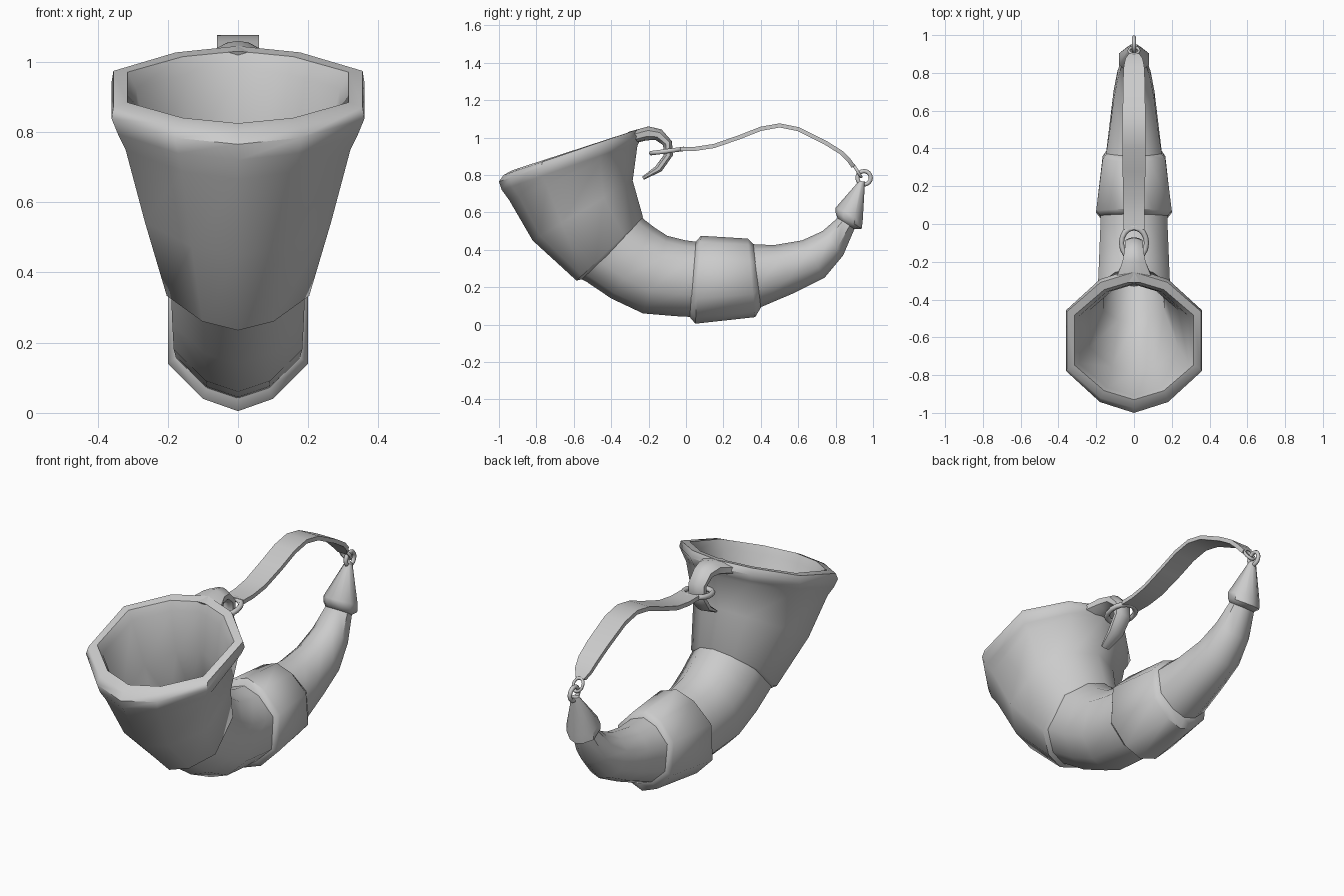
import bpy, bmesh, math
from mathutils import Vector

if "Cube" in bpy.data.objects:
    bpy.data.objects.remove(bpy.data.objects["Cube"])

# half ring of a ten-sided section: (width fraction, position from lower -1 to upper +1)
HALF = [(0.5, -0.85), (1, -0.42), (1, 0.42), (0.5, 0.85)]
TEN = [(0, -1)] + HALF + [(0, 1)] + [(-x, t) for x, t in reversed(HALF)]
BOX = [(-1, -1), (1, -1), (1, 1), (-1, 1)]


def smooth(ob, angle=50):
    bpy.ops.object.select_all(action='DESELECT')
    ob.select_set(True)
    bpy.context.view_layer.objects.active = ob
    bpy.ops.object.shade_smooth_by_angle(angle=math.radians(angle))


def loft(name, sections, shape=TEN, cap_start=True, cap_end=True):
    """Skin sections given as (lower yz point, upper yz point, half width)."""
    bm = bmesh.new()
    rings = []
    for lo, hi, w in sections:
        lo, hi = Vector((0, *lo)), Vector((0, *hi))
        rings.append([bm.verts.new(lo.lerp(hi, (t + 1) / 2) + Vector((x * w, 0, 0)))
                      for x, t in shape])
    n = len(shape)
    for a, b in zip(rings, rings[1:]):
        for i in range(n):
            j = (i + 1) % n
            bm.faces.new((a[i], a[j], b[j], b[i]))
    if cap_start:
        bm.faces.new(rings[0])
    if cap_end:
        bm.faces.new(rings[-1])
    bmesh.ops.recalc_face_normals(bm, faces=bm.faces)
    me = bpy.data.meshes.new(name)
    bm.to_mesh(me)
    bm.free()
    ob = bpy.data.objects.new(name, me)
    bpy.context.collection.objects.link(ob)
    smooth(ob)
    return ob


def ring(name, loc, rot, major, minor, scale=(1, 1, 1)):
    bpy.ops.mesh.primitive_torus_add(location=loc, rotation=rot, major_radius=major,
                                     minor_radius=minor, major_segments=16, minor_segments=6)
    ob = bpy.context.object
    ob.name = name
    ob.scale = scale
    smooth(ob, 70)


# flared mouth with rolled lip and hollow inside
loft("horn_mouth", [
    ((-.53, .25), (-.24, .56), .185),
    ((-.585, .235), (-.23, .575), .203),
    ((-.82, .45), (-.285, .77), .265),
    ((-.945, .665), (-.26, .955), .32),
    ((-.985, .72), (-.25, .975), .342),
    ((-1.0, .765), (-.235, 1.015), .36),
    ((-.975, .80), (-.255, 1.045), .355),
    ((-.93, .825), (-.30, 1.03), .315),
    ((-.91, .785), (-.315, .98), .29),
    ((-.79, .48), (-.32, .77), .235),
    ((-.53, .29), (-.28, .56), .16),
    ((-.33, .17), (-.17, .45), .14)], cap_start=False)

# curved body of the horn
loft("horn_body", [
    ((-.58, .255), (-.245, .585), .188),
    ((-.53, .228), (-.215, .555), .19),
    ((-.40, .14), (-.17, .52), .187),
    ((-.23, .06), (-.10, .475), .183),
    ((-.05, .045), (0, .45), .178),
    ((.05, .04), (.08, .44), .178),
    ((.38, .085), (.36, .43), .148),
    ((.58, .17), (.47, .425), .127),
    ((.74, .25), (.62, .45), .108),
    ((.84, .37), (.73, .50), .088),
    ((.90, .51), (.81, .57), .066),
    ((.92, .58), (.84, .62), .05)], cap_start=False)

# raised band around the middle
loft("middle_band", [
    ((.02, .04), (.05, .44), .176), ((.05, .005), (.08, .475), .2),
    ((.37, .04), (.33, .46), .166), ((.40, .09), (.36, .43), .146)])

# pointed tip cap
loft("tip_cap", [
    ((.90, .51), (.81, .57), .064), ((.94, .513), (.80, .60), .08),
    ((.945, .56), (.80, .625), .08), ((.957, .765), (.925, .768), .018)])

# hook growing out of the back of the lip
loft("rim_hook", [
    ((-.275, .97), (-.31, 1.03), .10), ((-.21, .985), (-.20, 1.06), .062),
    ((-.165, .988), (-.13, 1.043), .05), ((-.122, .96), (-.075, .98), .046),
    ((-.12, .905), (-.07, .905), .046), ((-.165, .845), (-.13, .82), .042),
    ((-.235, .79), (-.225, .775), .025)])

# carrying strap: centre line (y, z, half width)
path = [(-.03, .94, .055), (.05, .94, .056), (.15, .955, .058), (.28, 1.0, .06),
        (.40, 1.047, .06), (.50, 1.065, .06), (.60, 1.045, .06), (.75, .97, .058),
        (.83, .92, .054), (.87, .88, .045), (.895, .845, .025)]
strap = []
for i, (y, z, w) in enumerate(path):
    a, b = path[max(i - 1, 0)], path[min(i + 1, len(path) - 1)]
    d = Vector((b[0] - a[0], b[1] - a[1])).normalized()
    ny, nz = -d.y * .011, d.x * .011
    strap.append(((y - ny, z - nz), (y + ny, z + nz), w))
loft("strap", strap, BOX)

# loops joining the strap to the hook and tip
ring("hook_loop", (0, -.10, .928), (.13, 0, 0), .083, .017, (.8, 1, .8))
ring("strap_end_loop", (0, .917, .82), (-1.0, 0, 0), .034, .009, (.8, 1, 1))
ring("tip_ring", (0, .952, .785), (0, math.pi / 2, 0), .036, .011)
